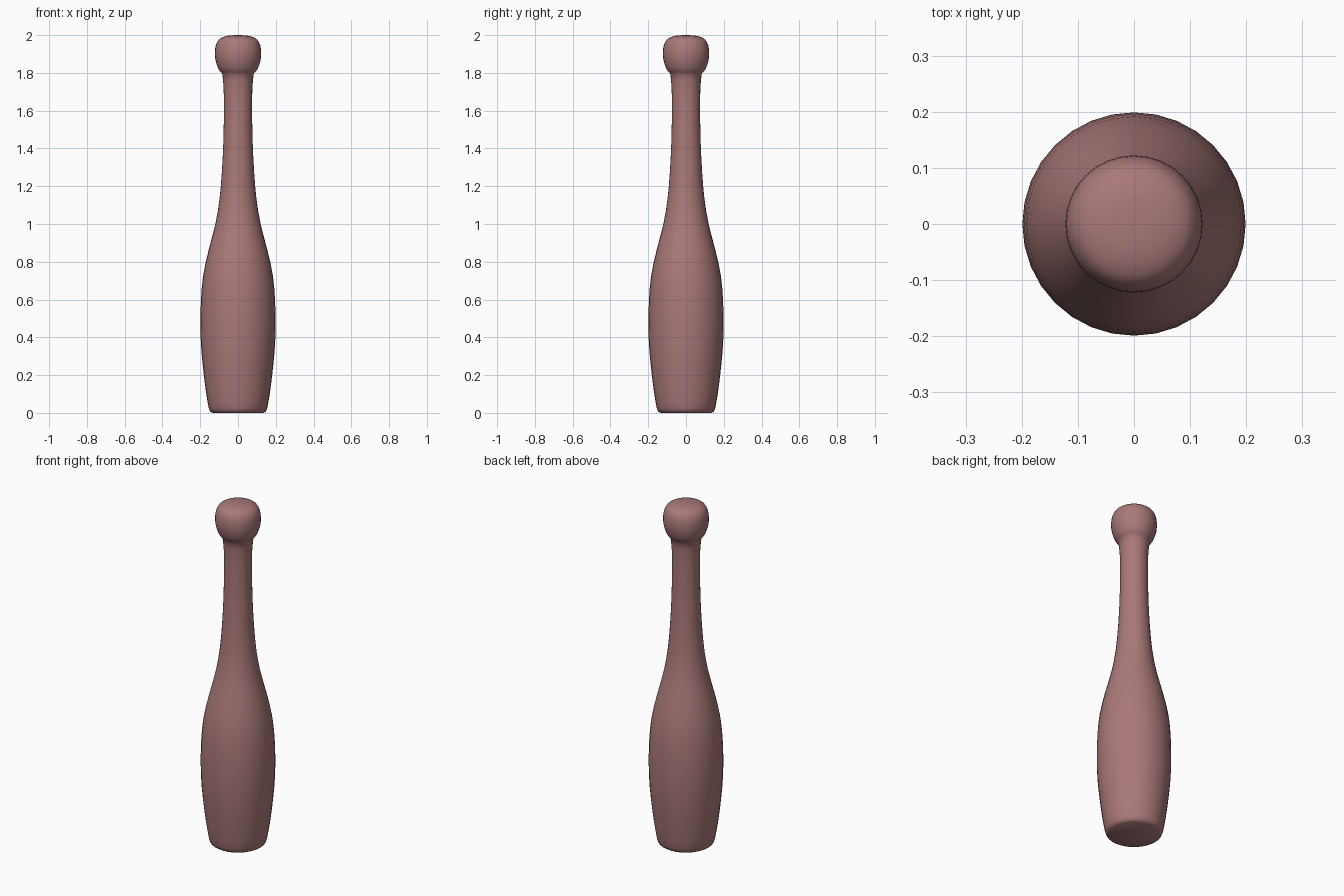
import bpy, bmesh, math
from mathutils import Vector

if "Cube" in bpy.data.objects:
    bpy.data.objects.remove(bpy.data.objects["Cube"])

SEGMENTS = 32

# half profile (radius, height) from base to knob
base = [(0, 0), (0.135, 0.0), (0.148, 0.008), (0.155, 0.025)]
body = [(0.155, 0.025), (0.168, 0.10), (0.181, 0.20), (0.194, 0.33), (0.199, 0.46),
        (0.196, 0.60), (0.184, 0.73), (0.156, 0.86), (0.120, 1.00), (0.098, 1.13),
        (0.085, 1.28), (0.077, 1.45), (0.075, 1.60), (0.076, 1.72), (0.083, 1.795)]
knob = [(0.083, 1.795), (0.100, 1.815), (0.113, 1.845), (0.121, 1.88), (0.122, 1.915),
        (0.117, 1.948), (0.103, 1.975), (0.078, 1.99), (0.045, 1.998), (0, 2.0)]


def smooth_curve(points, steps):
    """Catmull-Rom curve through the points"""
    p = [Vector(q) for q in points]
    p = [2 * p[0] - p[1]] + p + [2 * p[-1] - p[-2]]
    out = []
    for a, b, c, d in zip(p, p[1:], p[2:], p[3:]):
        for i in range(steps):
            t = i / steps
            out.append(0.5 * (2 * b + (c - a) * t + (2 * a - 5 * b + 4 * c - d) * t * t
                              + (3 * b - a - 3 * c + d) * t ** 3))
    return out + [p[-2]]


def lathe(name, profile):
    bm = bmesh.new()
    verts = [bm.verts.new((r, 0, z)) for r, z in profile]
    edges = [bm.edges.new(pair) for pair in zip(verts, verts[1:])]
    bmesh.ops.spin(bm, geom=verts + edges, cent=(0, 0, 0), axis=(0, 0, 1),
                   angle=math.tau, steps=SEGMENTS)
    bmesh.ops.remove_doubles(bm, verts=bm.verts, dist=1e-4)
    bmesh.ops.recalc_face_normals(bm, faces=bm.faces)
    mesh = bpy.data.meshes.new(name)
    bm.to_mesh(mesh)
    bm.free()
    obj = bpy.data.objects.new(name, mesh)
    bpy.context.collection.objects.link(obj)
    return obj


# turned club: flat base, swelling body, slim handle, round knob
profile = [Vector(q) for q in base[:-1]] + smooth_curve(body, 2)[:-1] + smooth_curve(knob, 2)
club = lathe("club", profile)

wood = bpy.data.materials.new("reddish_wood")
wood.diffuse_color = (0.40, 0.19, 0.19, 1)
wood.use_nodes = True
wood.node_tree.nodes["Principled BSDF"].inputs["Base Color"].default_value = wood.diffuse_color
club.data.materials.append(wood)

bpy.context.view_layer.objects.active = club
club.select_set(True)
bpy.ops.object.shade_smooth_by_angle(angle=math.radians(50))
